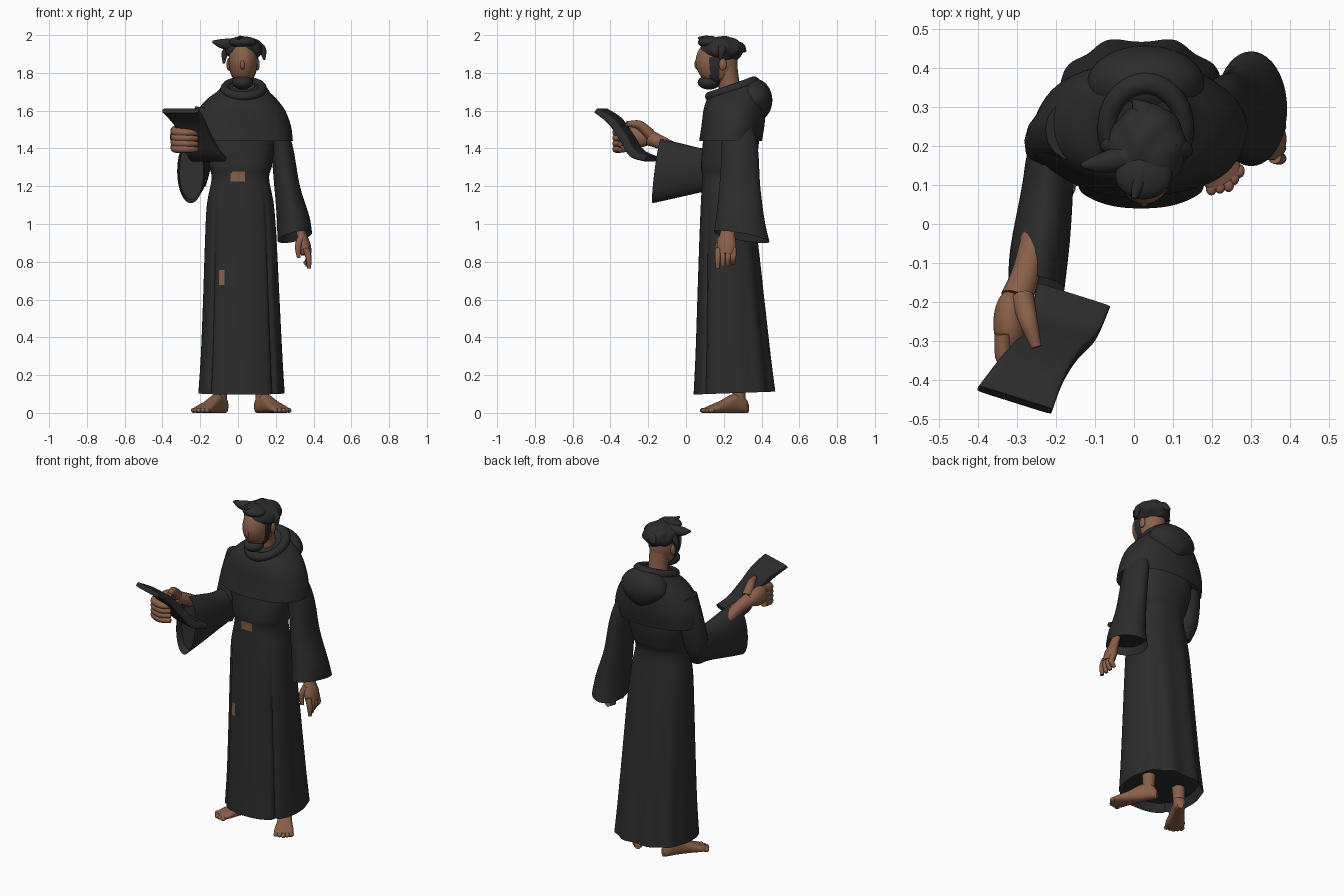
import bpy, bmesh, math
from mathutils import Vector as V

if "Cube" in bpy.data.objects:
    bpy.data.objects.remove(bpy.data.objects["Cube"])


def material(name, rgb):
    m = bpy.data.materials.new(name)
    m.diffuse_color = (*rgb, 1)
    m.use_nodes = True
    m.node_tree.nodes["Principled BSDF"].inputs["Base Color"].default_value = m.diffuse_color
    return m


CLOTH = material("dark_cloth", (0.025, 0.025, 0.025))
SKIN = material("brown_skin", (0.25, 0.115, 0.065))


def finish(name, bm, mats, rule=None, angle=50):
    bmesh.ops.recalc_face_normals(bm, faces=bm.faces[:])
    if rule:
        for f in bm.faces:
            f.material_index = int(rule(f.calc_center_median()))
    me = bpy.data.meshes.new(name)
    bm.to_mesh(me)
    bm.free()
    ob = bpy.data.objects.new(name, me)
    bpy.context.collection.objects.link(ob)
    for m in mats:
        me.materials.append(m)
    bpy.context.view_layer.objects.active = ob
    ob.select_set(True)
    bpy.ops.object.shade_smooth_by_angle(angle=math.radians(angle))
    ob.select_set(False)
    return ob


def spline(p, sub):
    """Catmull-Rom through a list of vectors."""
    out = []
    for i in range(len(p) - 1):
        p0, p1, p2, p3 = p[max(i - 1, 0)], p[i], p[i + 1], p[min(i + 2, len(p) - 1)]
        for k in range(sub):
            t = k / sub
            out.append(0.5 * (2 * p1 + (p2 - p0) * t + (2 * p0 - 5 * p1 + 4 * p2 - p3) * t * t
                              + (3 * p1 - p0 - 3 * p2 + p3) * t ** 3))
    return out + [p[-1]]


def loft(name, rings, mats, seg=40, sub=5, e=2.0, fold=None, lip=0, rule=None):
    """Skin over (centre, half axis a, half axis b) rings; lip recesses the last end."""
    C, A, B = (spline([V(r[i]) for r in rings], sub) for i in range(3))
    if lip:
        inward = (C[-2] - C[-1]).normalized() * lip
        C.append(C[-1] + inward)
        A.append(A[-1] * 0.9)
        B.append(B[-1] * 0.9)
    bm, rows = bmesh.new(), []
    for j, (c, a, b) in enumerate(zip(C, A, B)):
        row = []
        for i in range(seg):
            th = 2 * math.pi * i / seg
            x, y = math.cos(th), math.sin(th)
            f = fold(th, min(j / (len(rings) * sub - sub), 1)) if fold else 1
            x = math.copysign(abs(x) ** (2 / e), x) * f
            y = math.copysign(abs(y) ** (2 / e), y) * f
            row.append(bm.verts.new(c + a * x + b * y))
        rows.append(row)
    for r, s in zip(rows, rows[1:]):
        for i in range(seg):
            k = (i + 1) % seg
            bm.faces.new((r[i], r[k], s[k], s[i]))
    bm.faces.new(rows[0])
    bm.faces.new(rows[-1])
    return finish(name, bm, mats, rule)


def box_ring(z, x0, x1, y0, y1, tilt=0):
    """Level ring from its extents."""
    return (((x0 + x1) / 2, (y0 + y1) / 2, z), ((x1 - x0) / 2, 0, 0), (0, (y1 - y0) / 2, tilt))


def limb(name, pts, radii, mat, flat=1.0):
    rings, n = [], len(pts)
    for i, r in enumerate(radii):
        d = (V(pts[min(i + 1, n - 1)]) - V(pts[max(i - 1, 0)])).normalized()
        a = d.cross(V((0.1, 1, 0.2))).normalized()
        rings.append((pts[i], a * r * flat, d.cross(a) * r))
    return loft(name, rings, [mat], 16, 5)


def blob(name, c, r, mats, rule=None, bump=None):
    bm = bmesh.new()
    bmesh.ops.create_uvsphere(bm, u_segments=48, v_segments=32, radius=1)
    for v in bm.verts:
        k = bump(v.co) if bump else 1
        v.co = V([c[i] + v.co[i] * r[i] * k for i in range(3)])
    return finish(name, bm, mats, rule, 70)


# Long robe with a front panel, vertical folds and two bare patches
def robe_fold(th, t):
    front = (th - 1.5 * math.pi + math.pi) % (2 * math.pi) - math.pi
    low = max(0, (t - 0.35) / 0.65)
    groove = sum(math.exp(-((front - s * 0.8) / 0.07) ** 2) for s in (-1, 1))
    back = max(0, -math.cos(front) + 0.25)
    return 1 - 0.06 * groove * min(1, low * 2) - 0.05 * low * back * (1 + math.cos(10 * front)) / 2


def bare(c):
    belt = abs(c.x) < 0.036 and abs(c.z - 1.25) < 0.028
    rip = abs(c.x + 0.09) < 0.014 and abs(c.z - 0.705) < 0.04
    return c.y < 0.2 and (belt or rip)


loft("robe", [box_ring(1.58, -.16, .18, .11, .38), box_ring(1.42, -.17, .19, .088, .385),
              box_ring(1.31, -.155, .18, .08, .36), box_ring(1.24, -.14, .165, .085, .34),
              box_ring(1.1, -.165, .19, .078, .355), box_ring(.9, -.175, .205, .07, .385),
              box_ring(.6, -.185, .22, .06, .42), box_ring(.3, -.197, .235, .05, .455),
              box_ring(.105, -.21, .247, .04, .48, .008)],
     [CLOTH, SKIN], 112, 8, 2.4, robe_fold, 0.05, bare)

# Shoulder cape, hanging hood and rolled collar
loft("cape", [box_ring(1.735, -.07, .13, .15, .37, .03), box_ring(1.70, -.105, .16, .12, .40, .03),
              box_ring(1.66, -.165, .205, .105, .415, .015), box_ring(1.6, -.215, .25, .092, .42),
              box_ring(1.52, -.25, .28, .082, .415), box_ring(1.44, -.262, .29, .07, .402)],
     [CLOTH], 64, 5, 2.1, lambda th, t: 1 + 0.012 * t * math.sin(6 * th), 0.03)
blob("hood", (.03, .36, 1.655), (.15, .097, .115), [CLOTH],
     bump=lambda p: 1 - 0.12 * max(0, -p.z) * abs(p.x) * 2)
collar = []
bm = bmesh.new()
N, M = 48, 12
for i in range(N):
    u = 2 * math.pi * i / N
    for j in range(M):
        w = 2 * math.pi * j / M
        rr = 1 + 0.26 * math.cos(w)
        collar.append(bm.verts.new((.03 + .098 * math.cos(u) * rr, .245 + .115 * math.sin(u) * rr,
                                    1.715 + .04 * math.sin(u) + .027 * math.sin(w))))
for i in range(N):
    for j in range(M):
        i2, j2 = (i + 1) % N, (j + 1) % M
        bm.faces.new([collar[a * M + b] for a, b in ((i, j), (i2, j), (i2, j2), (i, j2))])
finish("collar", bm, [CLOTH])

# Neck, head with painted beard, beard tip, nose, ears
limb("neck", [(.03, .24, 1.66), (.03, .225, 1.76), (.03, .21, 1.86)], [.062, .056, .06], SKIN)


def bearded(c):
    return c.y < 0.18 and (c.z < 1.775 or (0.125 < c.y and c.z < 1.89))


blob("head", (.027, .165, 1.86), (.077, .108, .125), [SKIN, CLOTH], bearded,
     lambda p: 1 + 0.06 * max(0, -p.y) * max(0, 1 - abs(p.z)))
blob("beard", (.024, .122, 1.75), (.056, .06, .038), [CLOTH])
blob("nose", (.024, .062, 1.845), (.013, .018, .028), [SKIN])
for s in (-1, 1):
    blob("ear", (.027 + s * .076, .195, 1.845), (.012, .02, .032), [SKIN])

# Tousled hair
blob("hair", (.032, .195, 1.925), (.1, .112, .068), [CLOTH],
     bump=lambda p: 1 + 0.06 * math.sin(7 * p.x + 3 * p.z) * math.sin(6 * p.y + 1))
blob("fringe", (.025, .125, 1.962), (.072, .062, .032), [CLOTH])
for pts, r in ([((-.02, .17, 1.95), (-.09, .155, 1.955), (-.135, .15, 1.965)), .035],
               [((.09, .2, 1.95), (.13, .19, 1.92), (.14, .18, 1.87)), .03],
               [((.03, .26, 1.93), (.02, .295, 1.93), (.0, .315, 1.915)), .04],
               [((-.04, .2, 1.94), (-.07, .2, 1.9), (-.075, .19, 1.85)), .025],
               [((.02, .14, 1.97), (.01, .1, 1.98), (.0, .065, 1.985)), .025]):
    limb("hair_lock", pts, [r, r * .7, .006], CLOTH)

# Hanging sleeve and hand
loft("hanging_sleeve", [((.17, .25, 1.6), (.06, 0, 0), (0, .08, 0)),
                        ((.228, .283, 1.42), (.06, 0, 0), (0, .095, 0)),
                        ((.26, .285, 1.2), (.068, 0, 0), (0, .108, 0)),
                        ((.292, .288, 1.03), (.086, 0, .01), (0, .128, -.01)),
                        ((.3, .295, .932), (.092, 0, .02), (0, .147, -.026))],
     [CLOTH], lip=.05)
limb("hanging_hand", [(.32, .235, 1.02), (.335, .22, .95), (.352, .215, .89), (.362, .21, .84)],
     [.034, .04, .052, .046], SKIN, .62)
for i in range(4):
    y = .168 + i * .027
    limb("finger", [(.36, y + .003, .87), (.374, y, .82), (.376 - i * .008, y, .765 + i * .008)],
         [.017, .016, .01], SKIN)
limb("thumb", [(.335, .19, .93), (.318, .17, .88), (.322, .168, .82)], [.02, .017, .01], SKIN)

# Raised sleeve: upper arm and wide forward cuff
limb("raised_upper_arm", [(-.15, .24, 1.6), (-.195, .23, 1.45), (-.212, .2, 1.3), (-.21, .18, 1.2)],
     [.08, .075, .068, .04], CLOTH)
loft("raised_sleeve", [((-.21, .25, 1.31), (.03, 0, 0), (0, 0, .07)),
                       ((-.213, .19, 1.295), (.058, 0, 0), (0, 0, .105)),
                       ((-.222, .09, 1.285), (.066, 0, 0), (0, 0, .115)),
                       ((-.24, -.05, 1.283), (.076, .008, 0), (0, .01, .147)),
                       ((-.25, -.155, 1.28), (.072, -.012, 0), (0, .022, .17))],
     [CLOTH], lip=.04)
limb("forearm", [(-.25, -.02, 1.37), (-.275, -.12, 1.425), (-.3, -.19, 1.455)],
     [.036, .036, .042], SKIN)
blob("holding_palm", (-.318, -.255, 1.46), (.042, .085, .055), [SKIN])
for i in range(4):
    z = 1.40 + i * .029
    limb("curled_finger", [(-.335, -.28, z + .01), (-.33, -.345, z), (-.27, -.37, z - .003),
                           (-.215, -.35, z - .006)], [.022, .023, .02, .012], SKIN)
limb("holding_thumb", [(-.285, -.19, 1.475), (-.27, -.25, 1.525), (-.25, -.315, 1.53)],
     [.03, .024, .014], SKIN)

# Open curved book
path = [(-.305, -.45, 1.6), (-.262, -.375, 1.545), (-.217, -.315, 1.46), (-.18, -.26, 1.375),
        (-.155, -.185, 1.345)]
rings = []
for i, p in enumerate(path):
    d = (V(path[min(i + 1, 4)]) - V(path[max(i - 1, 0)])).normalized()
    a = V((.095, -.03, 0)) * (1, .86, .78, .9, .98)[i]
    rings.append((p, a, d.cross(a).normalized() * (.014, .022, .024, .024, .016)[i]))
loft("book", rings, [CLOTH], 32, 5, 7)

# Bare splayed feet with toes and ankles
for s in (-1, 1):
    mx = lambda x: .017 + s * x
    heel, toe = V((mx(.085), .325, 0)), V((mx(.225), .1, 0))
    side = V((-(toe - heel).y, (toe - heel).x, 0)).normalized()
    prof = ((0, .018, .05), (.1, .034, .085), (.32, .036, .1), (.6, .045, .066),
            (.82, .055, .042), (.97, .048, .026))
    loft("foot", [(heel.lerp(toe, t) + V((0, 0, h / 2)), side * w, (0, 0, h / 2))
                  for t, w, h in prof], [SKIN], 24, 5, 2.5)
    for i in range(5):
        c = heel.lerp(toe, 1.0 - .03 * abs(i - 2)) + side * (i - 2) * .021
        blob("toe", (c.x, c.y, .013), (.014, .018, .013), [SKIN])
    limb("ankle", [(mx(.112), .28, .05), (mx(.11), .28, .12), (mx(.1), .27, .3)],
         [.036, .036, .045], SKIN)
